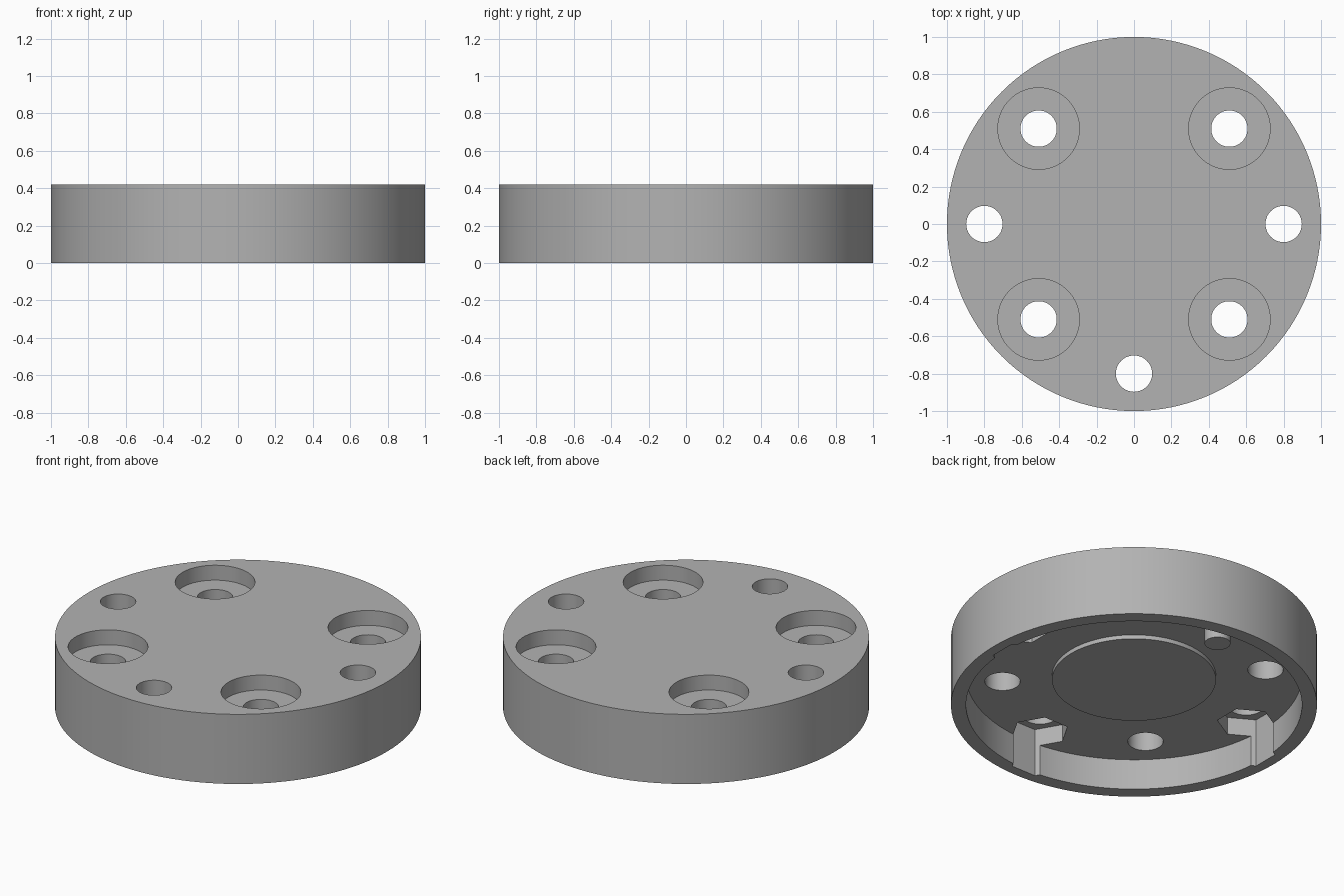
import bpy
import math

if "Cube" in bpy.data.objects:
    bpy.data.objects.remove(bpy.data.objects["Cube"])

HEIGHT = 0.42
POCKET_Z = 0.185
BOSS_Z = 0.16
NUT_Z = 0.29
BORE_Z = 0.33
OVER = 0.1

grey = bpy.data.materials.new("plain grey")
grey.use_nodes = True
colour = (0.45, 0.45, 0.45, 1)
grey.diffuse_color = colour
grey.node_tree.nodes["Principled BSDF"].inputs["Base Color"].default_value = colour


def cylinder(name, x, y, low, high, radius, sides=64, turn=0.0):
    bpy.ops.mesh.primitive_cylinder_add(
        vertices=sides, radius=radius, depth=high - low,
        location=(x, y, (low + high) / 2), rotation=(0, 0, turn))
    part = bpy.context.object
    part.name = name
    part.data.materials.append(grey)
    return part


def cut(body, cutter):
    mod = body.modifiers.new(cutter.name, "BOOLEAN")
    mod.operation = "DIFFERENCE"
    mod.solver = "EXACT"
    mod.object = cutter
    bpy.context.view_layer.objects.active = body
    bpy.ops.object.modifier_apply(modifier=mod.name)
    bpy.data.objects.remove(cutter)


def smooth(part):
    bpy.ops.object.select_all(action="DESELECT")
    part.select_set(True)
    bpy.context.view_layer.objects.active = part
    bpy.ops.object.shade_smooth_by_angle(angle=math.radians(25))


# Round plate, hollowed from below
body = cylinder("round_plate", 0, 0, 0, HEIGHT, 1, 128)
cut(body, cylinder("pocket", 0, 0, -OVER, POCKET_Z, 0.918, 128))

# Four counterbored bolt holes
for x in (-0.51, 0.51):
    for y in (-0.51, 0.51):
        cut(body, cylinder("bolt_hole", x, y, -OVER, HEIGHT + OVER, 0.097))
        cut(body, cylinder("counterbore", x, y, BORE_Z, HEIGHT + OVER, 0.218))

# Three small holes with hexagonal nut pockets, a flat side facing outward
for angle in (math.pi, -math.pi / 2, 0):
    x, y = 0.8 * math.cos(angle), 0.8 * math.sin(angle)
    cut(body, cylinder("nut_hole", x, y, -OVER, HEIGHT + OVER, 0.097))
    # The primitive's first corner lies on the y axis
    cut(body, cylinder("nut_pocket", x, y, -OVER, NUT_Z, 0.16, 6, angle))
smooth(body)

# Shallow centre boss and locating pin on the underside
smooth(cylinder("centre_boss", 0, 0, BOSS_Z, POCKET_Z + 0.02, 0.448, 96))
smooth(cylinder("locating_pin", 0, 0.71, 0.075, POCKET_Z + 0.02, 0.071, 48))
